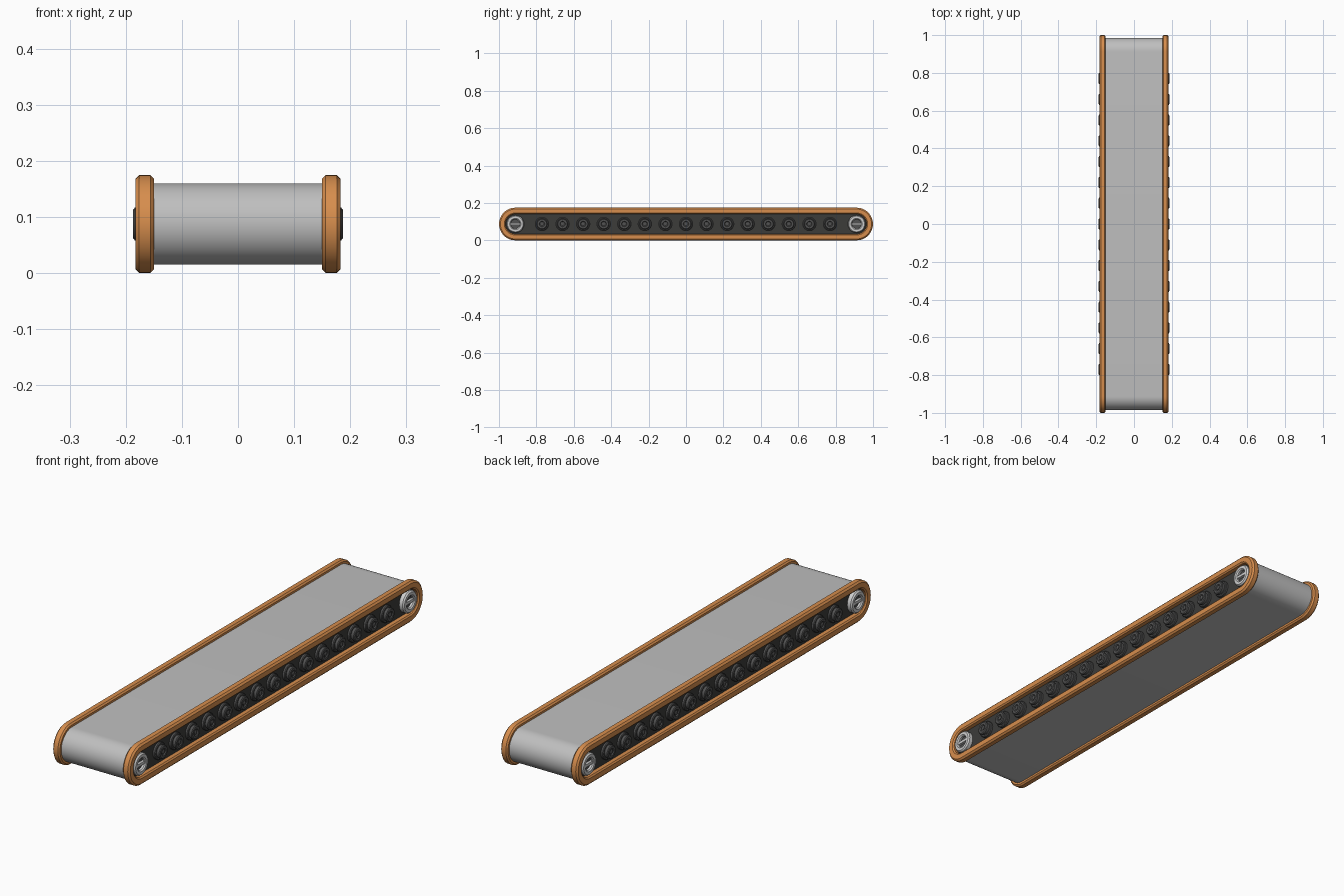
import bpy, bmesh
from math import sin, cos, pi, radians

cube = bpy.data.objects.get("Cube")
if cube:
    bpy.data.objects.remove(cube, do_unlink=True)

MID_Z = 0.0875      # height of the roller axis
END_Y = 0.9125      # centre of each rounded end


def material(name, colour):
    m = bpy.data.materials.new(name)
    m.use_nodes = True
    m.diffuse_color = (*colour, 1)
    m.node_tree.nodes["Principled BSDF"].inputs["Base Color"].default_value = (*colour, 1)
    return m


ORANGE = material("orange paint", (0.68, 0.27, 0.075))
BELT = material("belt grey", (0.52, 0.52, 0.52))
PANEL = material("dark panel", (0.045, 0.045, 0.042))
ROLLER = material("roller grey", (0.085, 0.085, 0.085))
STEEL = material("pale steel", (0.62, 0.62, 0.62))


def finish(name, bm, mat, angle=30):
    bmesh.ops.recalc_face_normals(bm, faces=bm.faces)
    mesh = bpy.data.meshes.new(name)
    bm.to_mesh(mesh)
    bm.free()
    mesh.materials.append(mat)
    obj = bpy.data.objects.new(name, mesh)
    bpy.context.collection.objects.link(obj)
    bpy.ops.object.select_all(action="DESELECT")
    obj.select_set(True)
    bpy.context.view_layer.objects.active = obj
    bpy.ops.object.shade_smooth_by_angle(angle=radians(angle))
    return obj


def sweep(name, profile, mat, half_len, centre_y=0, steps=16, closed=False):
    """Carry an (x, radius) profile round a rounded-end loop, or a circle if half_len is 0."""
    bm = bmesh.new()
    path = []
    for end in (0, 1):
        for i in range(steps + (1 if half_len else 0)):
            a = end * pi + pi * i / steps - pi / 2
            path.append((cos(a), sin(a), half_len * (1 - 2 * end)))
    rings = [[bm.verts.new((x, centre_y + off + r * c, MID_Z + r * s)) for x, r in profile]
             for c, s, off in path]
    n = len(profile)
    for k, ring in enumerate(rings):
        nxt = rings[(k + 1) % len(rings)]
        for j in range(n if closed else n - 1):
            i = (j + 1) % n
            bm.faces.new((ring[j], ring[i], nxt[i], nxt[j]))
    if not closed:
        bm.faces.new([r[0] for r in rings])
        bm.faces.new([r[-1] for r in rings])
    return finish(name, bm, mat)


def box(name, size, centre, mat):
    bm = bmesh.new()
    bmesh.ops.create_cube(bm, size=1)
    bmesh.ops.scale(bm, vec=size, verts=bm.verts)
    bmesh.ops.translate(bm, vec=centre, verts=bm.verts)
    return finish(name, bm, mat)


# Belt
sweep("belt", [(-0.152, 0.0725), (0.152, 0.0725)], BELT, END_Y, steps=24)

# Profiles given as (distance outward, radius)
RAIL = [(0.150, 0.053), (0.150, 0.081), (0.156, 0.0872), (0.176, 0.0872),
        (0.183, 0.080), (0.183, 0.059), (0.178, 0.053)]
ROLL = [(0.158, 0.036), (0.168, 0.036), (0.171, 0.033), (0.171, 0.027),
        (0.177, 0.027), (0.177, 0.029), (0.184, 0.029), (0.187, 0.025),
        (0.187, 0.015), (0.183, 0.012)]
PIN = [(0.180, 0.009), (0.185, 0.009), (0.187, 0.006)]
HUB = [(0.158, 0.025), (0.158, 0.047), (0.176, 0.047), (0.182, 0.042),
       (0.182, 0.030), (0.177, 0.025)]

for side, sx in (("left", 1), ("right", -1)):
    def flip(profile):
        return [(sx * x, r) for x, r in profile]

    # Side frame and recessed panel
    sweep(f"{side}_rail", flip(RAIL), ORANGE, END_Y, steps=24, closed=True)
    sweep(f"{side}_panel", flip([(0.151, 0.056), (0.160, 0.056)]), PANEL, END_Y)

    # Row of rollers
    for i in range(15):
        y = (i - 7) * 0.11
        sweep(f"{side}_roller_{i + 1}", flip(ROLL), ROLLER, 0, y, 12)
        sweep(f"{side}_roller_pin_{i + 1}", flip(PIN), ROLLER, 0, y, 6)

    # End hubs with a bar across the opening
    for end, y in (("front", -END_Y), ("back", END_Y)):
        sweep(f"{side}_{end}_hub", flip(HUB), STEEL, 0, y, 16, closed=True)
        sweep(f"{side}_{end}_hub_core", flip([(0.159, 0.026), (0.168, 0.026)]), ROLLER, 0, y, 16)
        box(f"{side}_{end}_hub_bar", (0.016, 0.052, 0.012), (sx * 0.171, y, MID_Z), STEEL)
